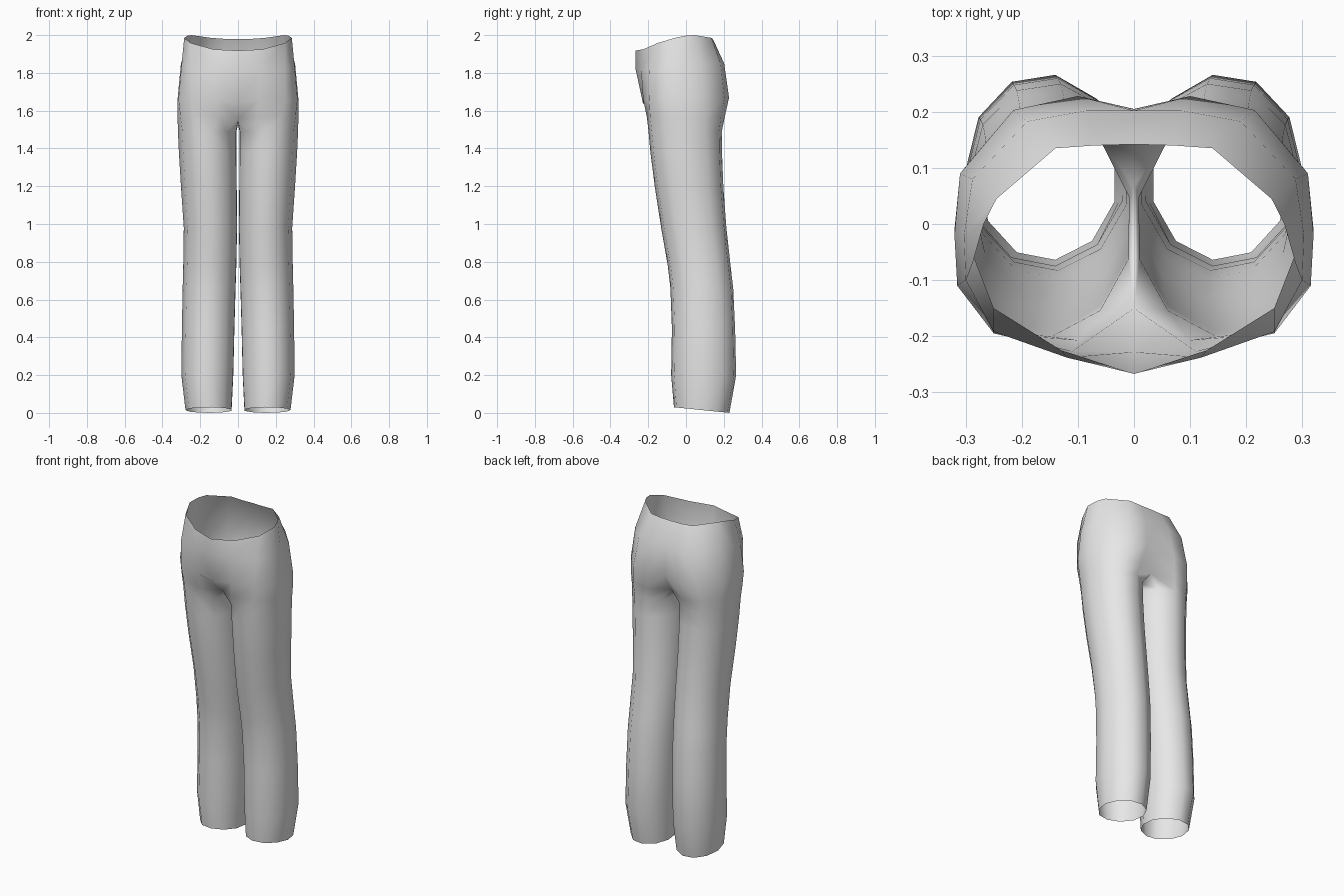
import bpy, bmesh, math

fabric = bpy.data.materials.new("grey_fabric")
fabric.diffuse_color = (0.8, 0.8, 0.8, 1)

SIDES = 11      # points around one leg
HALF = 9        # points from front centre to back centre on the hips

# leg sections: z, inner x, outer x, front y, back y
LEG = [
    (0.015, 0.035, 0.278, -0.065, 0.232),
    (0.20, 0.026, 0.300, -0.080, 0.268),
    (0.45, 0.020, 0.297, -0.076, 0.262),
    (0.66, 0.014, 0.293, -0.084, 0.252),
    (0.78, 0.010, 0.290, -0.098, 0.238),
    (0.98, 0.006, 0.287, -0.133, 0.216),
    (1.20, 0.008, 0.302, -0.167, 0.200),
    (1.38, 0.010, 0.313, -0.190, 0.193),
    (1.49, 0.010, 0.318, -0.200, 0.192),
]

# hip half rings, front centre round the side to back centre
CROTCH = [(0, -.15, 1.555), (.10, -.207, 1.565), (.235, -.19, 1.57),
          (.305, -.11, 1.57), (.32, -.01, 1.57), (.302, .10, 1.57),
          (.23, .185, 1.565), (.125, .203, 1.555), (0, .145, 1.565)]
SEAM = [(0, .07, 1.533), (0, -.05, 1.525)]     # under the crotch, back to front
SEAT = [(0, -.228, 1.64), (.11, -.227, 1.66), (.25, -.195, 1.66),
        (.315, -.11, 1.66), (.32, -.02, 1.66), (.31, .09, 1.66),
        (.215, .203, 1.67), (.10, .228, 1.67), (0, .205, 1.67)]
HIP = [(0, -.267, 1.82), (.12, -.238, 1.82), (.25, -.192, 1.82),
       (.300, -.10, 1.83), (.303, -.02, 1.84), (.288, .08, 1.84),
       (.19, .183, 1.85), (.085, .202, 1.85), (0, .202, 1.85)]
WAIST = [(0, -.267, 1.918), (.13, -.225, 1.925), (.25, -.15, 1.958),
         (.285, -.06, 1.985), (.268, 0, 1.997), (.245, .045, 2.0),
         (.14, .135, 1.985), (.07, .14, 1.98), (0, .142, 1.98)]


def leg_ring(z, x0, x1, y0, y1):
    """Oval section of one leg, starting at the front inner side."""
    pts = []
    for k in range(SIDES):
        a = math.radians(-40 + 360 / SIDES * k)
        s = math.sin(a)
        if s < 0:
            s /= 0.956
        x = (x0 + x1) / 2 + (x1 - x0) / 2 * s
        y = (y0 + y1) / 2 - (y1 - y0) / 2 * math.cos(a)
        # the hem is slightly higher at the front
        h = 0.015 * math.cos(a) if z < 0.1 else 0
        pts.append((x, y, z + h))
    return pts


bm = bmesh.new()


def add_ring(pts):
    return [bm.verts.new(p) for p in pts]


def bridge(low, high, count):
    for k in range(count):
        j = (k + 1) % len(low)
        bm.faces.new((low[k], low[j], high[j], high[k])).smooth = True


# leg tube, closed at the top by the crotch seam on the centre plane
rings = [add_ring(leg_ring(*row)) for row in LEG] + [add_ring(CROTCH + SEAM)]
for low, high in zip(rings, rings[1:]):
    bridge(low, high, SIDES)

# seat, hips and waist, open on the centre plane
rings = [rings[-1][:HALF]] + [add_ring(r) for r in (SEAT, HIP, WAIST)]
for low, high in zip(rings, rings[1:]):
    bridge(low, high, HALF - 1)

mesh = bpy.data.meshes.new("trousers")
bm.to_mesh(mesh)
bm.free()
mesh.materials.append(fabric)
trousers = bpy.data.objects.new("trousers", mesh)
bpy.context.collection.objects.link(trousers)

# other half
mirror = trousers.modifiers.new("mirror", 'MIRROR')
mirror.use_axis = (True, False, False)
mirror.use_clip = True
mirror.merge_threshold = 0.001
